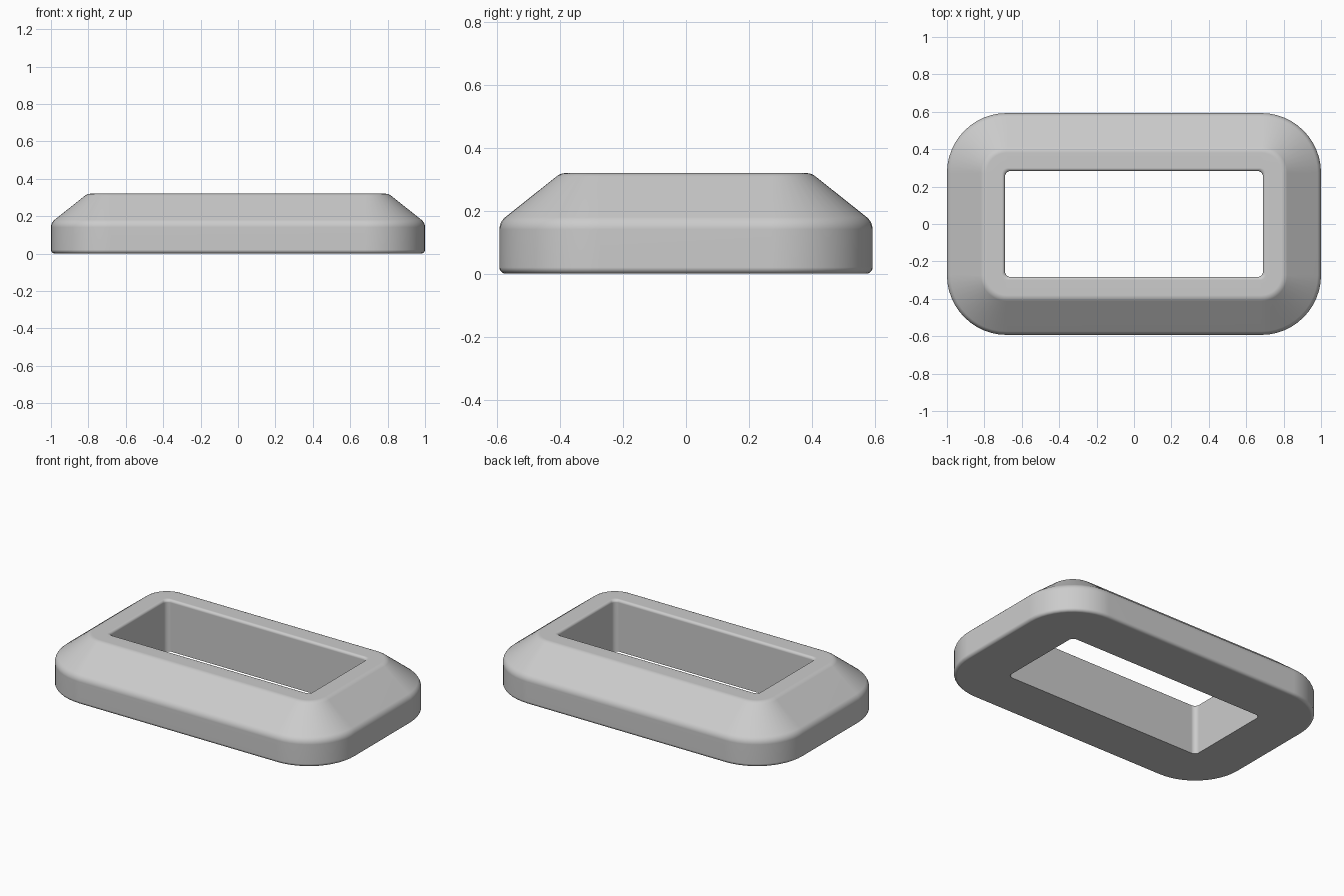
import bpy, bmesh, math
from mathutils import Vector

cube = bpy.data.objects.get("Cube")
if cube:
    bpy.data.objects.remove(cube)

HALF_X, HALF_Y, CORNER = 1.0, 0.593, 0.32
HEIGHT = 0.32


def fillet(points, steps=5):
    """Round each (x, y, radius) corner of a closed outline."""
    out = []
    for i, (x, y, r) in enumerate(points):
        p = Vector((x, y))
        if r == 0:
            out.append(p)
            continue
        a = (Vector(points[i - 1][:2]) - p).normalized()
        b = (Vector(points[(i + 1) % len(points)][:2]) - p).normalized()
        half = a.angle(b) / 2
        centre = p + (a + b).normalized() * r / math.sin(half)
        start = (p + a * r / math.tan(half) - centre).normalized()
        end = (p + b * r / math.tan(half) - centre).normalized()
        out += [centre + start.slerp(end, k / steps) * r for k in range(steps + 1)]
    return out


def ring(inset, z):
    """Rounded rectangle drawn inwards from the outer wall."""
    hx, hy = HALF_X - inset, HALF_Y - inset
    r = max(CORNER - inset, 0.03)
    corners = [(hx, hy, r), (-hx, hy, r), (-hx, -hy, r), (hx, -hy, r)]
    return [(p.x, p.y, z) for p in fillet(corners, 12)]


# Cross-section of the frame: inset from the outer wall, height, edge radius
section = fillet([(0.31, 0, 0), (0, 0, 0.02), (0, 0.165, 0.05),
                  (0.195, HEIGHT, 0.05), (0.31, HEIGHT, 0.016)])

# Sweep the section around the rounded rectangle
bm = bmesh.new()
rings = [[bm.verts.new(co) for co in ring(p.x, p.y)] for p in section]
for i, low in enumerate(rings):
    high = rings[(i + 1) % len(rings)]
    for j in range(len(low)):
        k = (j + 1) % len(low)
        bm.faces.new((low[j], low[k], high[k], high[j]))
bmesh.ops.recalc_face_normals(bm, faces=bm.faces)

mesh = bpy.data.meshes.new("bevelled_frame")
bm.to_mesh(mesh)
bm.free()
frame = bpy.data.objects.new("bevelled_frame", mesh)
bpy.context.collection.objects.link(frame)

# Plain grey finish
grey = bpy.data.materials.new("light_grey")
grey.use_nodes = True
colour = (0.6, 0.6, 0.6, 1)
grey.diffuse_color = colour
grey.node_tree.nodes["Principled BSDF"].inputs["Base Color"].default_value = colour
mesh.materials.append(grey)

# Smooth fillets with flat broad faces
bpy.context.view_layer.objects.active = frame
frame.select_set(True)
bpy.ops.object.shade_smooth_by_angle(angle=math.radians(40))
weighted = frame.modifiers.new("even_normals", 'WEIGHTED_NORMAL')
weighted.keep_sharp = True
